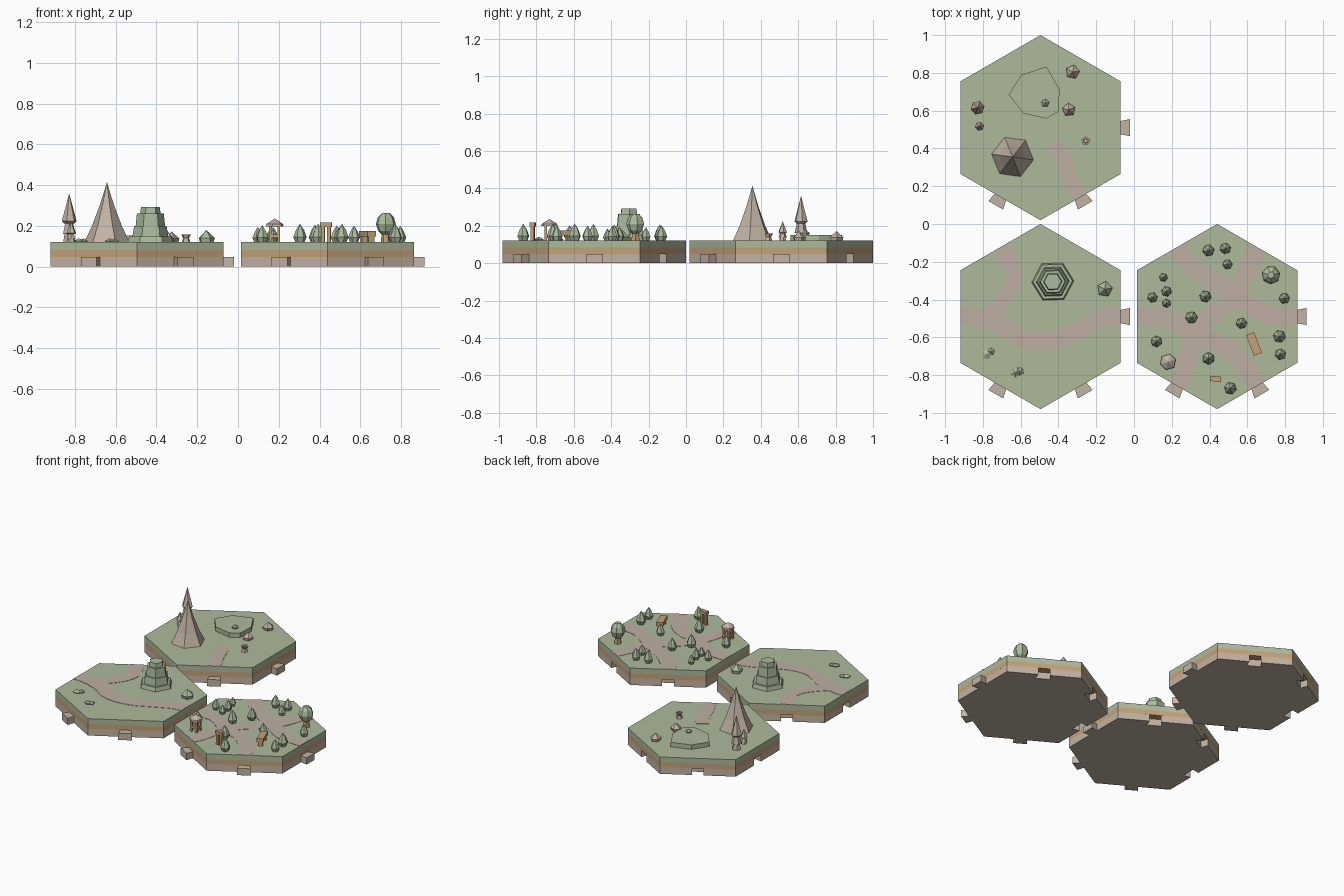
import bpy, bmesh, math, random
from mathutils import Vector, Matrix

if "Cube" in bpy.data.objects:
    bpy.data.objects.remove(bpy.data.objects["Cube"])

random.seed(4)
TOP = 0.12          # ground level of every tile
AP = 0.4243         # hexagon apothem
R = 0.49            # hexagon radius


def material(name, rgb):
    m = bpy.data.materials.new(name)
    m.diffuse_color = (*rgb, 1)
    m.use_nodes = True
    m.node_tree.nodes["Principled BSDF"].inputs["Base Color"].default_value = m.diffuse_color
    return m


GRASS = material("grass green", (0.42, 0.49, 0.33))
LEAF = material("leaf green", (0.41, 0.50, 0.34))
STONE = material("pale stone", (0.54, 0.45, 0.37))
PATH = material("path pink beige", (0.51, 0.43, 0.36))
CLAY = material("clay orange", (0.55, 0.36, 0.19))


def finish(name, bm, mat):
    bmesh.ops.recalc_face_normals(bm, faces=bm.faces[:])
    me = bpy.data.meshes.new(name)
    bm.to_mesh(me)
    bm.free()
    me.materials.append(mat)
    ob = bpy.data.objects.new(name, me)
    bpy.context.collection.objects.link(ob)
    return ob


def prism(name, pts, z0, z1, mat):
    """Vertical extrusion of a closed outline."""
    bm = bmesh.new()
    lo = [bm.verts.new((p[0], p[1], z0)) for p in pts]
    hi = [bm.verts.new((p[0], p[1], z1)) for p in pts]
    n = len(pts)
    bm.faces.new(lo[::-1])
    bm.faces.new(hi)
    for i in range(n):
        j = (i + 1) % n
        bm.faces.new((lo[i], lo[j], hi[j], hi[i]))
    return finish(name, bm, mat)


def lathe(name, x, y, rings, n, mat, rot=0.0):
    """Faceted solid from (radius, z) rings; radius 0 makes a point."""
    bm = bmesh.new()
    rows = []
    for r, z in rings:
        if r == 0:
            rows.append([bm.verts.new((x, y, z))] * n)
        else:
            rows.append([bm.verts.new((x + r * math.cos(rot + math.tau * i / n),
                                       y + r * math.sin(rot + math.tau * i / n), z))
                         for i in range(n)])
    for a, b in zip(rows, rows[1:]):
        for i in range(n):
            j = (i + 1) % n
            bm.faces.new(list(dict.fromkeys((a[i], a[j], b[j], b[i]))))
    for row in (rows[0], rows[-1]):
        if row[0] is not row[1]:
            bm.faces.new(row)
    return finish(name, bm, mat)


def box(name, centre, size, mat, rot=0.0):
    bm = bmesh.new()
    m = Matrix.Translation(centre) @ Matrix.Rotation(rot, 4, 'Z') @ Matrix.Diagonal((*size, 1))
    bmesh.ops.create_cube(bm, size=1, matrix=m)
    return finish(name, bm, mat)


def direction(deg):
    a = math.radians(deg)
    return Vector((math.cos(a), math.sin(a)))


# Layered hexagonal tiles with dovetail tabs and sockets
def tile(label, c):
    c = Vector(c)
    hexagon = [c + direction(60 * k - 30) * R for k in range(6)]
    outline = []
    for k in range(6):
        n, t = direction(60 * k), direction(60 * k + 90)
        tab = k in (0, 4, 5)
        depth, w0, w1 = (0.05, 0.035, 0.045) if tab else (-0.052, 0.038, 0.048)
        outline += [hexagon[k], c + n * AP - t * w0, c + n * (AP + depth) - t * w1,
                    c + n * (AP + depth) + t * w1, c + n * AP + t * w0]
    prism(label + "_stone_base", outline, 0, 0.048, STONE)
    prism(label + "_clay_layer", hexagon, 0.048, 0.083, CLAY)
    prism(label + "_grass_layer", hexagon, 0.083, TOP, GRASS)


A, B, C = (-0.495, 0.51), (-0.495, -0.49), (0.44, -0.49)
for label, c in (("peak_tile", A), ("temple_tile", B), ("village_tile", C)):
    tile(label, c)


# Paths that leave a tile at the middle of its edges
def gate(c, deg):
    c, d = Vector(c), direction(deg)
    return [c + d * (AP - 0.001), c + d * (AP - 0.07)]


def path(name, pts, width):
    pts = [Vector(p) for p in pts]
    for _ in range(2):      # corner cutting
        new = [pts[0]]
        for a, b in zip(pts, pts[1:]):
            new += [a.lerp(b, 0.25), a.lerp(b, 0.75)]
        pts = new + [pts[-1]]
    left, right = [], []
    for i, p in enumerate(pts):
        d = (pts[min(i + 1, len(pts) - 1)] - pts[max(i - 1, 0)]).normalized()
        side = Vector((-d.y, d.x)) * width / 2
        left.append(p + side)
        right.append(p - side)
    prism(name, left + right[::-1], TOP - 0.005, TOP + 0.002, PATH)


path("peak_path", gate(A, 300) + [(-0.35, 0.27), (-0.38, 0.36), (-0.43, 0.43)], 0.085)
path("temple_main_path", gate(B, 180) + [(-0.70, -0.53), (-0.58, -0.62), (-0.42, -0.62),
                                         (-0.25, -0.54)] + gate(B, 0)[::-1], 0.10)
path("temple_side_path", gate(B, 120) + [(-0.63, -0.27), (-0.67, -0.38), (-0.78, -0.49)], 0.09)
path("village_west_path", gate(C, 180) + [(0.20, -0.50), (0.32, -0.60), (0.50, -0.64)]
     + gate(C, 300)[::-1], 0.10)
path("village_north_path", gate(C, 120) + [(0.37, -0.28), (0.55, -0.38), (0.68, -0.48)]
     + gate(C, 0)[::-1], 0.10)
path("village_cross_path", gate(C, 60) + [(0.58, -0.30), (0.52, -0.40), (0.36, -0.52),
                                          (0.29, -0.65)] + gate(C, 240)[::-1], 0.10)

# Peak tile: mountain, tiered spires, plateau
lathe("mountain", -0.643, 0.355, [(0.112, TOP), (0.074, 0.2), (0.036, 0.3), (0.012, 0.375)],
      6, STONE, math.radians(-8))
lathe("mountain_tip", -0.643, 0.355, [(0.012, 0.375), (0, 0.415)], 6, LEAF, math.radians(-8))
for x, y, s, h in ((-0.828, 0.615, 1.0, 0.24), (-0.818, 0.517, 0.66, 0.105)):
    lathe("spire_foot", x, y, [(0.030 * s, TOP), (0.022 * s, TOP + 0.2 * h)], 6, STONE, 0.2)
    lathe("spire_middle", x, y, [(0.034 * s, TOP + 0.17 * h), (0.018 * s, TOP + 0.48 * h)], 6, STONE, 0.5)
    lathe("spire_top", x, y, [(0.024 * s, TOP + 0.38 * h), (0.037 * s, TOP + 0.43 * h),
                              (0, TOP + h)], 6, STONE, 0.2)
prism("plateau", [(-0.595, 0.79), (-0.463, 0.833), (-0.394, 0.712), (-0.40, 0.595),
                  (-0.463, 0.558), (-0.585, 0.585), (-0.664, 0.685)], TOP, 0.152, GRASS)


# Rocks on the peak and temple tiles
def rock(x, y, r, z0, z1, mat):
    h = z1 - z0
    lathe("rock", x, y, [(r * 0.85, z0), (r, z0 + h * 0.35), (0, z1)], 5, mat, random.random())


rock(-0.47, 0.64, 0.022, 0.152, 0.178, LEAF)
rock(-0.325, 0.805, 0.038, TOP, 0.172, STONE)
rock(-0.345, 0.605, 0.036, TOP, 0.172, STONE)
rock(-0.155, -0.345, 0.042, TOP, 0.18, LEAF)
for x, y, r in ((-0.78, -0.69, 0.028), (-0.757, -0.675, 0.02), (-0.628, -0.788, 0.026),
                (-0.605, -0.78, 0.022)):
    rock(x, y, r, TOP, 0.14, LEAF)
# Small hollow stump
lathe("stump", -0.255, 0.44, [(0.022, TOP), (0.015, 0.14), (0.025, 0.158), (0.014, 0.158),
                              (0.012, 0.145)], 5, STONE, 0.3)

# Stepped temple
for r0, r1, z0, z1 in ((0.112, 0.104, TOP, 0.148), (0.088, 0.080, 0.148, 0.2),
                       (0.072, 0.066, 0.2, 0.262), (0.050, 0.046, 0.262, 0.292)):
    lathe("temple_step", -0.43, -0.305, [(r0, z0), (r1, z1)], 6, LEAF, math.radians(2))

# Village trees
for x, y in ((0.394, -0.14), (0.484, -0.13), (0.495, -0.214), (0.156, -0.283), (0.172, -0.357),
             (0.098, -0.389), (0.172, -0.42), (0.378, -0.384), (0.304, -0.495), (0.119, -0.622),
             (0.569, -0.526), (0.796, -0.394), (0.77, -0.595), (0.775, -0.69), (0.394, -0.712),
             (0.51, -0.87)):
    s = random.uniform(0.8, 1.1)
    if y > -0.43 and x < 0.18:
        s *= 0.85
    lathe("cone_tree", x, y, [(0.021 * s, TOP), (0.031 * s, TOP + 0.024 * s),
                              (0.019 * s, TOP + 0.056 * s), (0, TOP + 0.085 * s)],
          6, LEAF, random.random())
# Large round tree
lathe("round_tree_trunk", 0.725, -0.27, [(0.025, TOP), (0.018, 0.175)], 6, CLAY)
lathe("round_tree_crown", 0.725, -0.27, [(0.016, 0.155), (0.038, 0.175), (0.050, 0.21),
                                         (0.040, 0.243), (0.018, 0.264)], 7, LEAF, 0.2)

# Watch tower
for sx in (-1, 1):
    for sy in (-1, 1):
        box("tower_post", (0.18 + sx * 0.02, -0.73 + sy * 0.02, 0.16), (0.014, 0.014, 0.08), CLAY)
box("tower_floor", (0.18, -0.73, 0.15), (0.052, 0.052, 0.014), CLAY)
lathe("tower_roof", 0.18, -0.73, [(0.045, 0.198), (0.042, 0.21), (0, 0.236)], 6, STONE, 0.3)


# Timber gateways
def gateway(name, x, y, deg, length, width, height, slab):
    d, a = direction(deg), math.radians(deg)
    box(name + "_beam", (x, y, height - slab / 2), (length, width, slab), CLAY, a)
    for s in (-1, 1):
        p = Vector((x, y)) + d * s * (length / 2 - 0.014)
        box(name + "_post", (p.x, p.y, (TOP + height - slab) / 2),
            (0.018, width * 0.7, height - slab - TOP), CLAY, a)


gateway("tall_gate", 0.432, -0.82, -6, 0.058, 0.028, 0.218, 0.022)
gateway("long_gate", 0.635, -0.635, -69, 0.118, 0.045, 0.175, 0.026)
